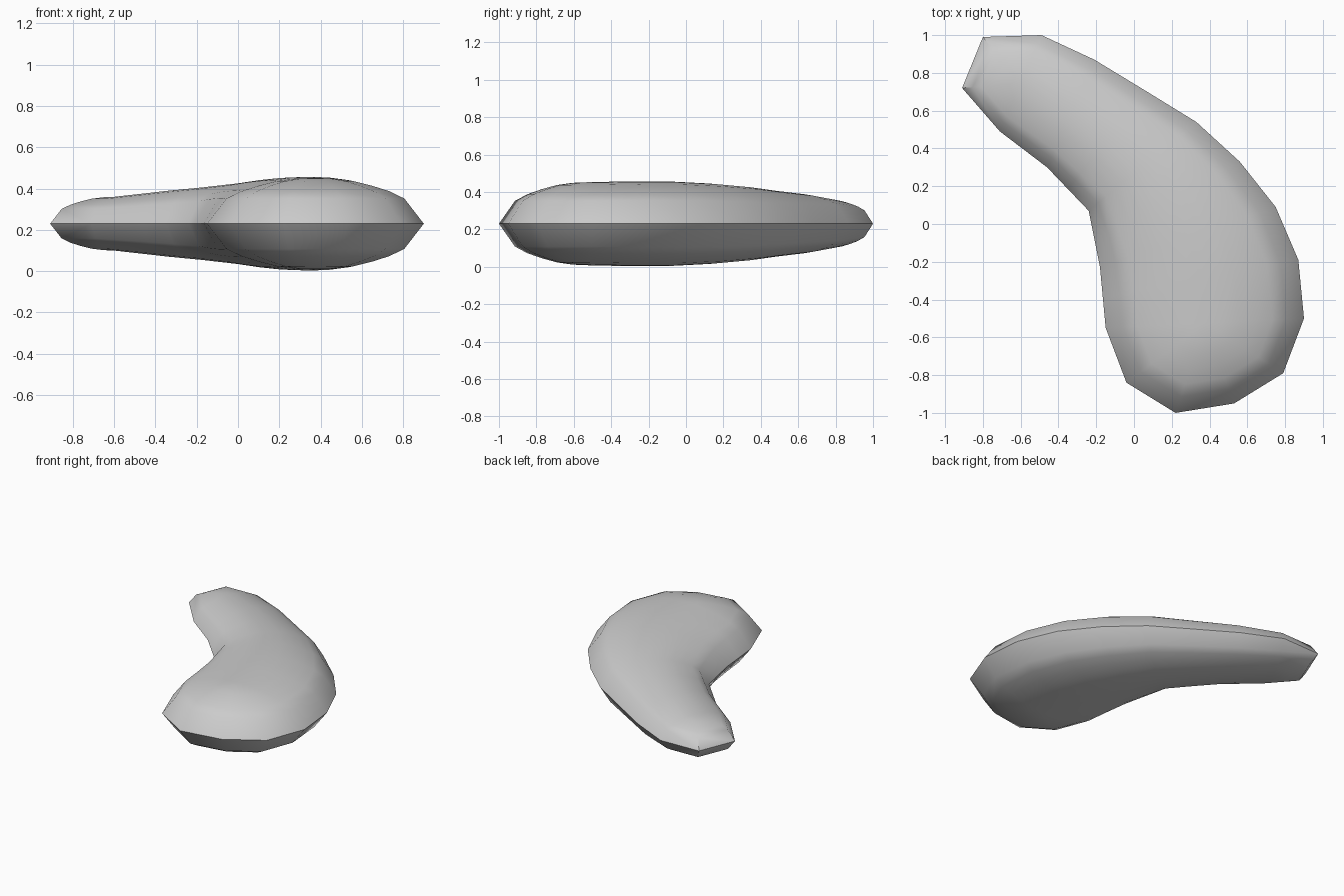
import bpy, bmesh, math

cube = bpy.data.objects.get("Cube")
if cube:
    bpy.data.objects.remove(cube, do_unlink=True)

MID_Z = 0.23

# Ribs across the body: inner rim point, outer rim point, puff height
ribs = [
    ((-0.71, 0.49), (-0.49, 1.00), 0.130),
    ((-0.46, 0.30), (-0.21, 0.87), 0.160),
    ((-0.35, 0.185), (0.07, 0.70), 0.178),
    ((-0.24, 0.07), (0.33, 0.54), 0.198),
    ((-0.21, -0.08), (0.56, 0.33), 0.215),
    ((-0.18, -0.23), (0.75, 0.09), 0.225),
    ((-0.165, -0.39), (0.87, -0.19), 0.227),
    ((-0.15, -0.55), (0.90, -0.50), 0.222),
]
# Rim points that close the narrow and the wide end
narrow_end = [(-0.91, 0.72), (-0.80, 0.99)]
wide_end = [(0.79, -0.79), (0.53, -0.95), (0.22, -1.00), (-0.04, -0.84)]
# Pillow cross-section: (fraction out from the spine, fraction of puff height)
section = [(0.82, 0.55), (0.68, 0.71), (0.52, 0.83), (0.35, 0.93), (0.17, 0.985), (0.0, 1.0)]


def spine(rib):
    (ax, ay), (bx, by), h = rib
    return ((ax + bx) / 2, (ay + by) / 2, h)


# Closed rim, each point tied to its spine point
rim = [(outer, spine((inner, outer, h))) for inner, outer, h in ribs]
rim += [(p, spine(ribs[-1])) for p in wide_end]
rim += [(inner, spine((inner, outer, h))) for inner, outer, h in reversed(ribs)]
rim += [(p, spine(ribs[0])) for p in narrow_end]

# Upper and lower halves, sharing one rim
bm = bmesh.new()
rim_verts = [bm.verts.new((p[0], p[1], MID_Z)) for p, s in rim]
n = len(rim)
for side in (1, -1):
    prev = rim_verts
    for t, f in section:
        ring = [bm.verts.new((s[0] + t * (p[0] - s[0]),
                              s[1] + t * (p[1] - s[1]),
                              MID_Z + side * f * s[2])) for p, s in rim]
        for i in range(n):
            j = (i + 1) % n
            bm.faces.new((prev[i], prev[j], ring[j], ring[i]))
        prev = ring
bmesh.ops.remove_doubles(bm, verts=bm.verts, dist=0.0005)
bmesh.ops.recalc_face_normals(bm, faces=bm.faces)

mesh = bpy.data.meshes.new("curved_pillow_body")
bm.to_mesh(mesh)
bm.free()
body = bpy.data.objects.new("curved_pillow_body", mesh)
bpy.context.collection.objects.link(body)

# Plain grey surface
grey = bpy.data.materials.new("light_grey")
grey.use_nodes = True
colour = (0.6, 0.6, 0.6, 1.0)
grey.diffuse_color = colour
grey.node_tree.nodes["Principled BSDF"].inputs["Base Color"].default_value = colour
mesh.materials.append(grey)

# Smooth faces with a sharp rim
bpy.ops.object.select_all(action='DESELECT')
body.select_set(True)
bpy.context.view_layer.objects.active = body
bpy.ops.object.shade_smooth_by_angle(angle=math.radians(35))
